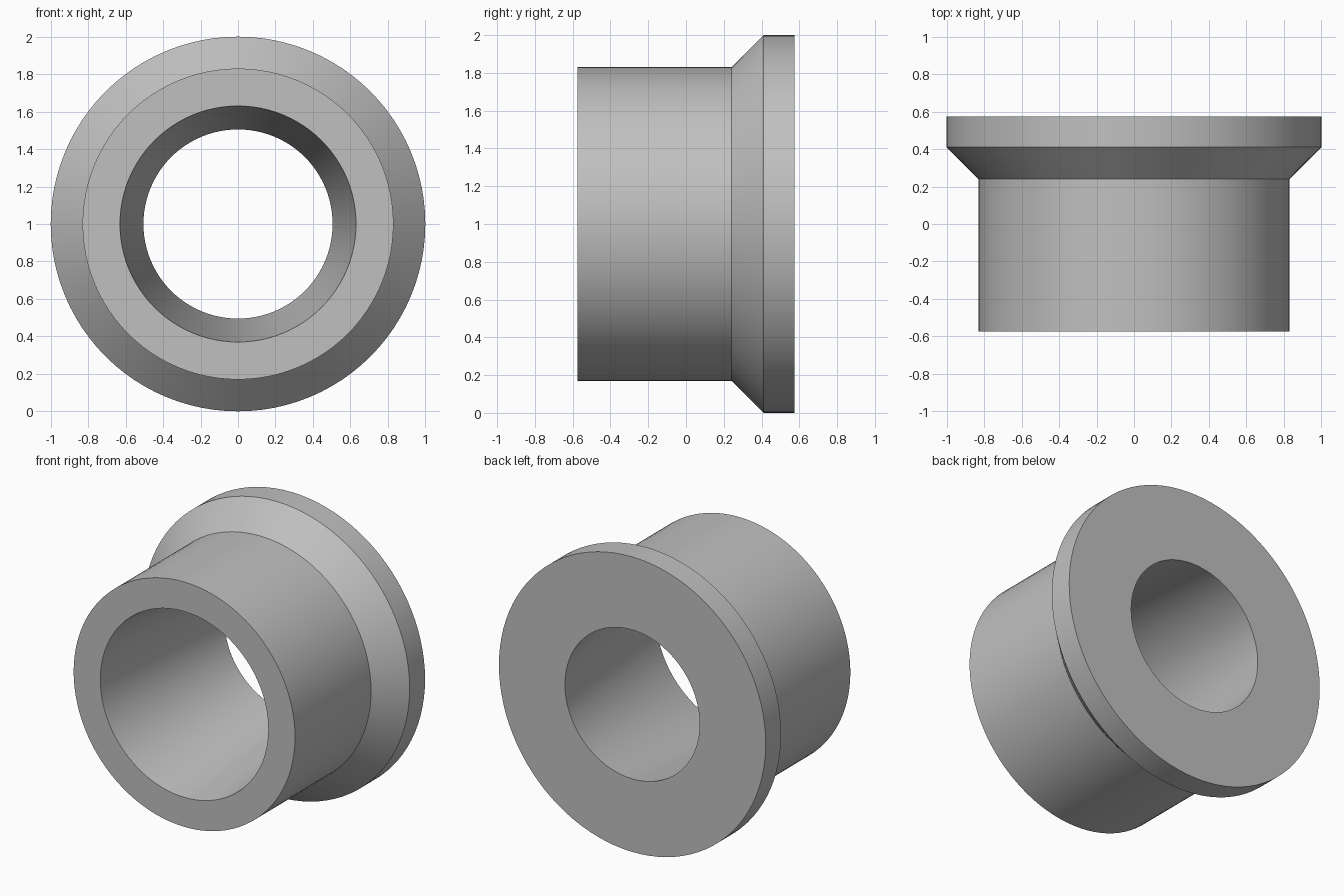
import bpy, bmesh, math
from mathutils import Vector, Matrix

cube = bpy.data.objects.get("Cube")
if cube:
    bpy.data.objects.remove(cube, do_unlink=True)

SEGMENTS = 96

# Single plain grey
grey = bpy.data.materials.new("plain_grey")
grey.use_nodes = True
colour = (0.53, 0.53, 0.53, 1.0)
grey.diffuse_color = colour
grey.node_tree.nodes["Principled BSDF"].inputs["Base Color"].default_value = colour

# Closed section (radius, y): tapered bore, rear flange, bevel, straight sleeve
section = [
    (0.63, -0.575),
    (0.505, 0.575),
    (1.0, 0.575),
    (1.0, 0.41),
    (0.83, 0.24),
    (0.83, -0.575),
]

# Revolve the section about the front-to-back axis
bm = bmesh.new()
rings = []
for i in range(SEGMENTS):
    turn = Matrix.Rotation(math.tau * i / SEGMENTS, 3, "Y")
    rings.append([bm.verts.new(turn @ Vector((0, y, r)) + Vector((0, 0, 1)))
                  for r, y in section])
for i, ring in enumerate(rings):
    following = rings[(i + 1) % SEGMENTS]
    for j in range(len(section)):
        k = (j + 1) % len(section)
        bm.faces.new((ring[j], ring[k], following[k], following[j]))
bmesh.ops.recalc_face_normals(bm, faces=bm.faces)

mesh = bpy.data.meshes.new("flanged_bushing")
bm.to_mesh(mesh)
bm.free()
mesh.materials.append(grey)

bushing = bpy.data.objects.new("flanged_bushing", mesh)
bpy.context.collection.objects.link(bushing)

# Smooth round walls, crisp rims
bpy.ops.object.select_all(action="DESELECT")
bushing.select_set(True)
bpy.context.view_layer.objects.active = bushing
bpy.ops.object.shade_smooth_by_angle(angle=math.radians(30))
